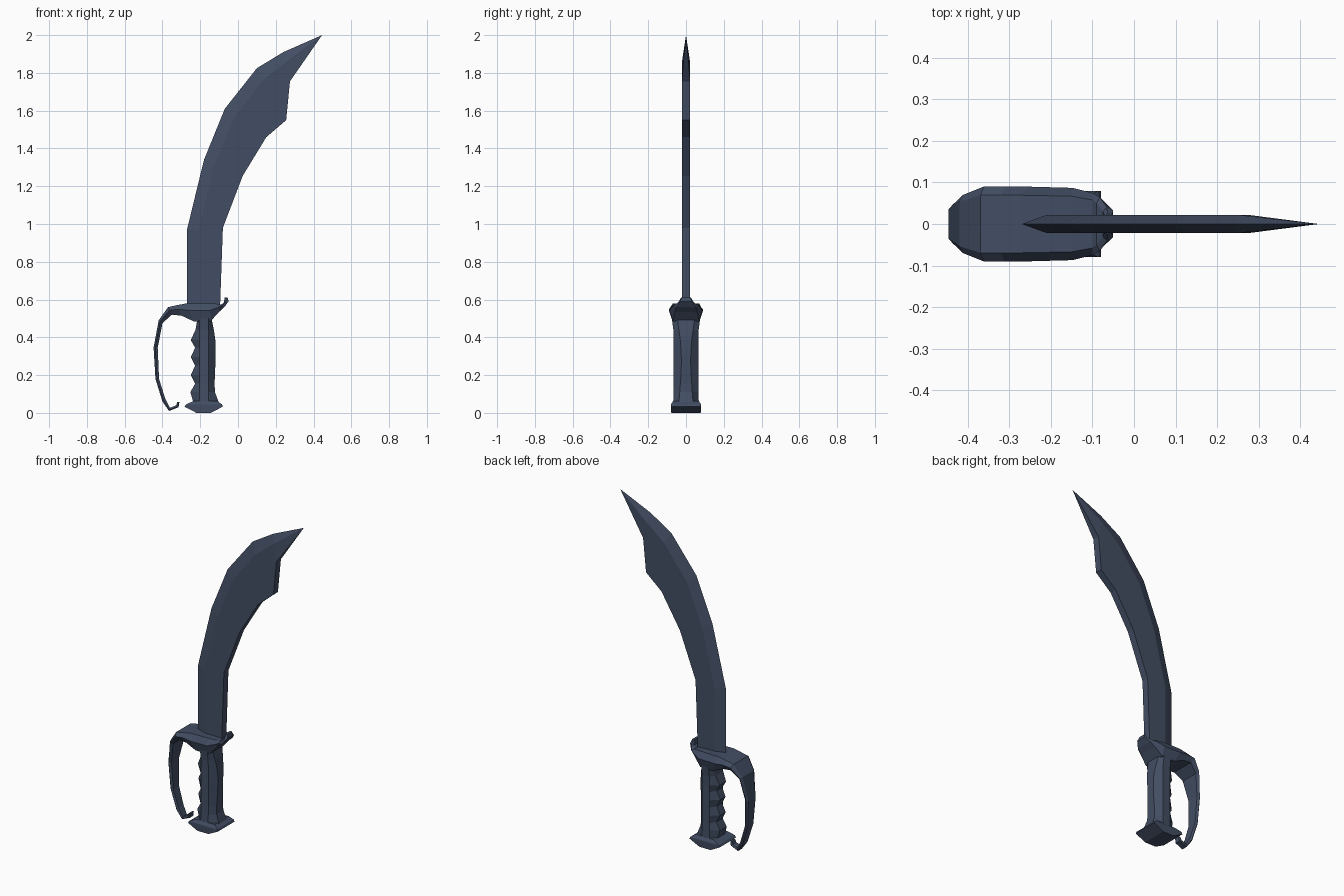
import bpy


def loft(name, rings, close_tip=False):
    """Skin a list of equal-length closed rings, capping both ends."""
    n = len(rings[0])
    verts = [p for r in rings for p in r]
    faces = [tuple(range(n))]
    for k in range(len(rings) - 1):
        a, b = k * n, (k + 1) * n
        for i in range(n):
            j = (i + 1) % n
            faces.append((a + i, b + i, b + j, a + j))
    if not close_tip:
        faces.append(tuple(reversed(range(len(verts) - n, len(verts)))))
    me = bpy.data.meshes.new(name)
    me.from_pydata(verts, [], faces)
    ob = bpy.data.objects.new(name, me)
    bpy.context.collection.objects.link(ob)
    # merge collapsed points and fix the normals
    import bmesh
    bm = bmesh.new()
    bm.from_mesh(me)
    bmesh.ops.remove_doubles(bm, verts=bm.verts, dist=1e-5)
    bmesh.ops.recalc_face_normals(bm, faces=bm.faces)
    bm.to_mesh(me)
    bm.free()
    me.materials.append(mat)
    return ob


mat = bpy.data.materials.new("dark_steel")
mat.diffuse_color = (0.055, 0.075, 0.125, 1)

# Blade: sharp convex edge, bevel line, flat concave back
T = 0.022
edge = [(-.27, .56), (-.27, .97), (-.18, 1.34), (-.07, 1.61), (.10, 1.825), (.24, 1.91)]
bevel = [(-.21, .56), (-.21, .965), (-.125, 1.31), (-.02, 1.565), (.13, 1.76), (.25, 1.855)]
back = [(-.095, .56), (-.08, .98), (.025, 1.255), (.15, 1.46), (.255, 1.55), (.275, 1.755)]
rings = [[(e[0], 0, e[1]), (m[0], -T, m[1]), (b[0], -T, b[1]),
          (b[0], T, b[1]), (m[0], T, m[1])] for e, m, b in zip(edge, bevel, back)]
rings.append([(.445, 0, 2.0)] * 5)
loft("blade", rings, close_tip=True)

# Guard and knuckle bow: outer x, z, inner x, z, half width
bow = [(-.07, .612, -.055, .612, .025), (-.075, .585, -.05, .59, .04),
       (-.09, .572, -.072, .56, .065), (-.10, .577, -.10, .535, .075),
       (-.15, .58, -.145, .485, .087), (-.27, .58, -.235, .485, .09),
       (-.32, .571, -.30, .515, .09), (-.37, .56, -.35, .52, .09),
       (-.42, .49, -.40, .475, .07), (-.447, .345, -.425, .345, .045),
       (-.437, .18, -.418, .18, .035), (-.40, .06, -.385, .075, .03),
       (-.365, .01, -.36, .027, .025), (-.315, .03, -.328, .04, .022),
       (-.31, .057, -.322, .057, .02)]
rings = []
for ox, oz, ix, iz, w in bow:
    mx, mz = ox + .4 * (ix - ox), oz + .4 * (iz - oz)
    rings.append([(ox, -.77 * w, oz), (mx, -w, mz), (ix, -.8 * w, iz),
                  (ix, .8 * w, iz), (mx, w, mz), (ox, .77 * w, oz)])
loft("guard_and_knuckle_bow", rings)

# Grip: octagonal, with finger grooves on the bow side
# z, left x, right x, half depth, half width of the end faces
grip = [(.50, -.215, -.14, .075, .045), (.44, -.225, -.128, .067, .038),
        (.385, -.25, -.12, .065, .03), (.345, -.227, -.118, .065, .027),
        (.295, -.25, -.118, .065, .025), (.25, -.227, -.12, .065, .025),
        (.20, -.25, -.122, .065, .027), (.155, -.227, -.124, .065, .03),
        (.11, -.252, -.122, .066, .033), (.05, -.235, -.10, .068, .038)]
rings = []
for z, l, r, d, f in grip:
    rings.append([(l, -f, z), (-.205, -d, z), (-.155, -d, z), (r, -f, z),
                  (r, f, z), (-.155, d, z), (-.205, d, z), (l, f, z)])
loft("grip", rings)

# Pommel: boat-shaped block, slightly tapered at the top
# z, left x, right x, half depth
pommel = [(0, -.22, -.145, .078), (.033, -.283, -.08, .08),
          (.045, -.275, -.085, .08), (.063, -.235, -.11, .068)]
loft("pommel", [[(l, -d, z), (r, -d, z), (r, d, z), (l, d, z)]
                for z, l, r, d in pommel])
